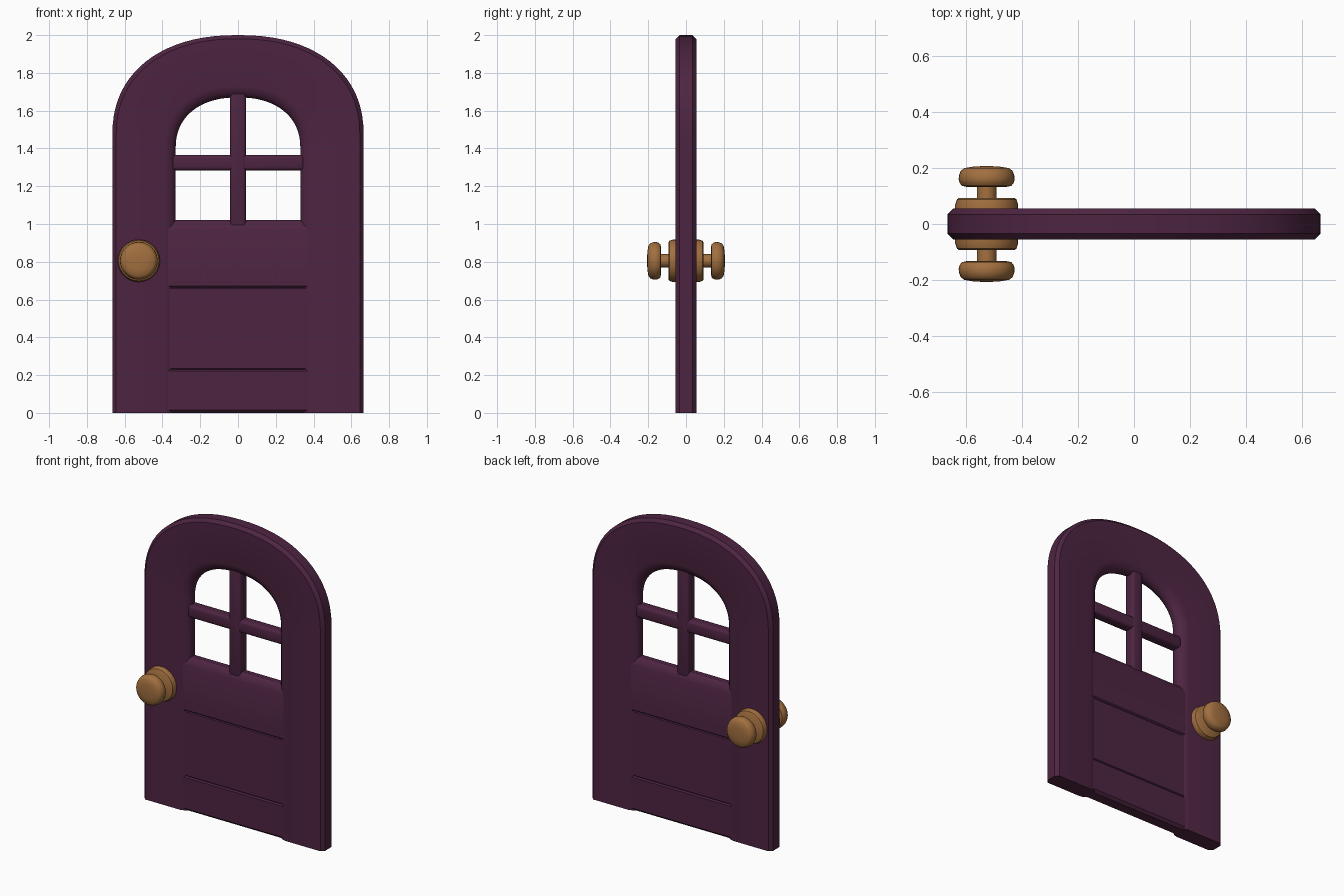
import bpy, bmesh, math

cube = bpy.data.objects.get("Cube")
if cube:
    bpy.data.objects.remove(cube, do_unlink=True)


def material(name, color):
    m = bpy.data.materials.new(name)
    m.use_nodes = True
    m.diffuse_color = color
    node = next(n for n in m.node_tree.nodes if n.type == 'BSDF_PRINCIPLED')
    node.inputs["Base Color"].default_value = color
    return m


PURPLE = material("plum paint", (0.075, 0.018, 0.053, 1))
BRASS = material("warm brass", (0.36, 0.16, 0.05, 1))


def finish(bm, name, mat, angle=30):
    bmesh.ops.recalc_face_normals(bm, faces=bm.faces[:])
    mesh = bpy.data.meshes.new(name)
    bm.to_mesh(mesh)
    bm.free()
    ob = bpy.data.objects.new(name, mesh)
    bpy.context.collection.objects.link(ob)
    mesh.materials.append(mat)
    bpy.ops.object.select_all(action='DESELECT')
    ob.select_set(True)
    bpy.context.view_layer.objects.active = ob
    bpy.ops.object.shade_smooth_by_angle(angle=math.radians(angle))
    return ob


def arch(half, spring, rise, y, steps=40, power=2.25):
    """Upside-down U with a slightly squared arch."""
    pts = [(half, y, 0)]
    for i in range(steps + 1):
        t = math.pi * i / steps
        c, s = math.cos(t), max(math.sin(t), 0)
        x = math.copysign(abs(c) ** (2 / power), c) * half
        pts.append((x, y, spring + rise * s ** (2 / power)))
    return pts + [(-half, y, 0)]


def bridge(bm, loops, closed):
    """Join neighbouring loops of equal length with quads."""
    n = len(loops[0])
    for a, b in zip(loops, loops[1:] + loops[:1]):
        for i in range(n if closed else n - 1):
            j = (i + 1) % n
            bm.faces.new((a[i], a[j], b[j], b[i]))


# Arched frame: chamfered outside, rounded around the window
front = [(0.665, 1.47, 0.53, 0.034), (0.645, 1.47, 0.51, 0.055),
         (0.39, 1.4, 0.33, 0.055), (0.372, 1.4, 0.312, 0.051),
         (0.35, 1.4, 0.29, 0.04), (0.335, 1.4, 0.275, 0.025),
         (0.33, 1.4, 0.27, 0.01)]
section = [(a, s, r, -y) for a, s, r, y in front] + front[::-1]
bm = bmesh.new()
loops = [[bm.verts.new(p) for p in arch(*ring)] for ring in section]
bridge(bm, loops, False)
for end in (0, -1):
    bm.faces.new([loop[end] for loop in loops])
finish(bm, "arched_frame", PURPLE)


def bar(name, half_x, profile):
    """Extrude a (y, z) profile along x; mirrored front to back."""
    outline = [(-y, z) for y, z in profile] + profile[::-1]
    bm = bmesh.new()
    ends = [[bm.verts.new((x, y, z)) for y, z in outline] for x in (-half_x, half_x)]
    n = len(outline)
    for i in range(n):
        j = (i + 1) % n
        bm.faces.new((ends[0][i], ends[0][j], ends[1][j], ends[1][i]))
    for e in ends:
        bm.faces.new(e)
    return finish(bm, name, PURPLE)


# Rails, with a sloping sill under the window
bar("bottom_rail", 0.385, [(0.034, 0), (0.05, 0.016), (0.05, 0.222), (0.042, 0.23)])
bar("middle_rail", 0.385, [(0.042, 0.665), (0.05, 0.673), (0.05, 0.97),
                           (0.042, 0.99), (0.03, 1.01), (0.015, 1.02)])


def box(name, size, center, bevel, segments=1):
    bm = bmesh.new()
    bmesh.ops.create_cube(bm, size=1)
    bmesh.ops.scale(bm, vec=size, verts=bm.verts[:])
    bmesh.ops.translate(bm, vec=center, verts=bm.verts[:])
    bmesh.ops.bevel(bm, geom=bm.edges[:], offset=bevel, segments=segments,
                    profile=0.5, affect='EDGES')
    return finish(bm, name, PURPLE)


# Lower panel, with a core behind its joints
box("panel_core", (0.74, 0.07, 0.5), (0, 0, 0.45), 0.005)
box("lower_panel", (0.77, 0.092, 0.435), (0, 0, 0.4475), 0.006)

# Window bars
box("vertical_window_bar", (0.085, 0.08, 0.72), (0, 0, 1.34), 0.018, 3)
box("horizontal_window_bar", (0.7, 0.075, 0.082), (0, 0, 1.325), 0.018, 3)


def lathe(name, profile, side, steps=32):
    """Turn a (radius, distance) profile about the knob axis."""
    bm = bmesh.new()
    loops = []
    for r, d in profile:
        ring = []
        for i in range(steps):
            t = math.tau * i / steps
            ring.append(bm.verts.new((-0.525 + r * math.cos(t), side * d,
                                      0.805 + r * math.sin(t))))
        loops.append(ring)
    for a, b in zip(loops, loops[1:]):
        for i in range(steps):
            j = (i + 1) % steps
            bm.faces.new((a[i], a[j], b[j], b[i]))
    bm.faces.new(loops[0])
    bm.faces.new(loops[-1])
    finish(bm, name, BRASS, 35)


# Knob, neck and round plate on both faces
plate = [(0.112, 0.045), (0.112, 0.07), (0.106, 0.088), (0.1, 0.092)]
neck = [(0.035, 0.085), (0.035, 0.14)]
knob = [(0.07, 0.132), (0.088, 0.136), (0.096, 0.146), (0.1, 0.16), (0.098, 0.175),
        (0.092, 0.19), (0.08, 0.199), (0.05, 0.204), (0.02, 0.206)]
for label, side in (("front", -1), ("back", 1)):
    lathe(label + "_knob_plate", plate, side)
    lathe(label + "_knob_neck", neck, side)
    lathe(label + "_knob", knob, side)
